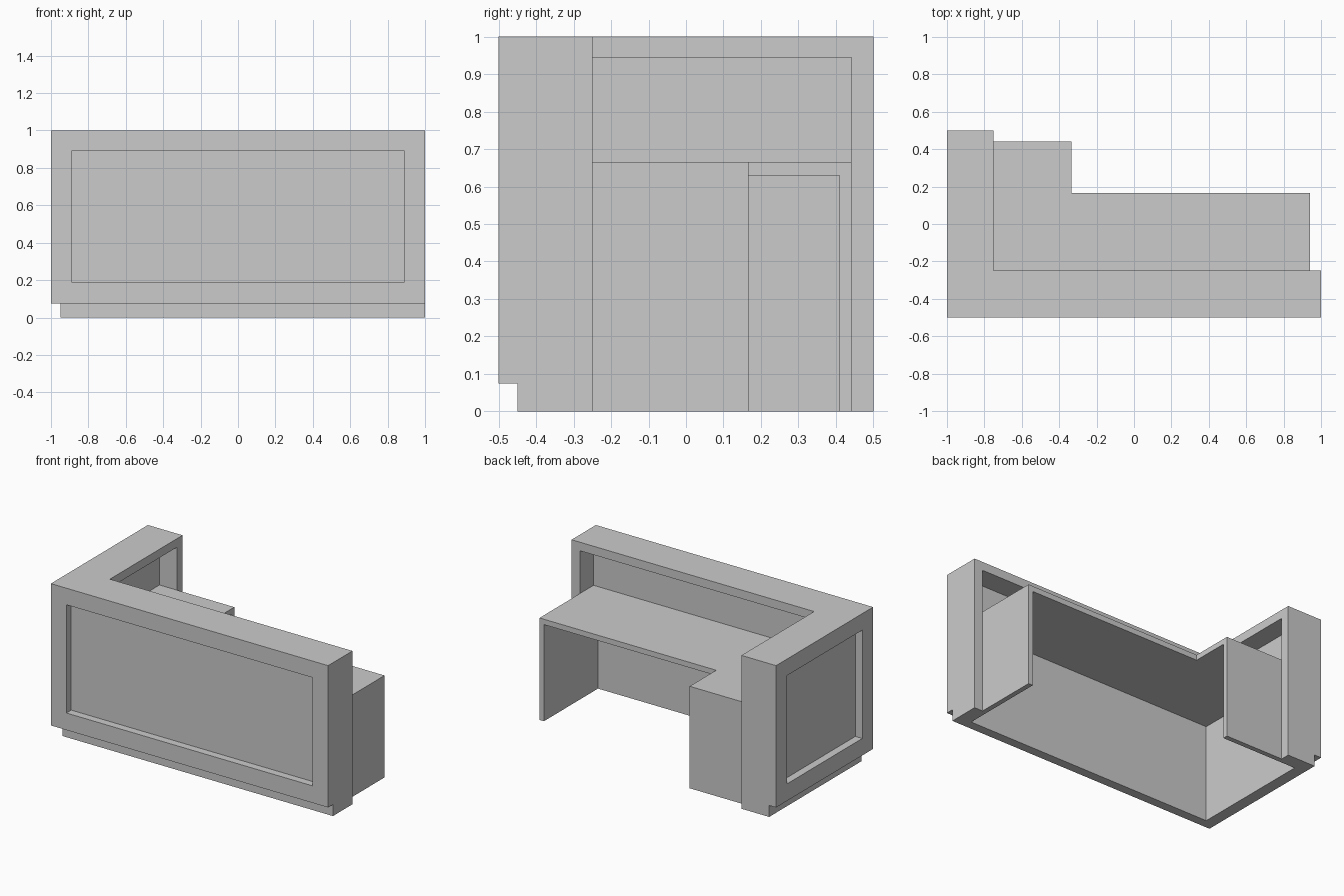
import bpy
import bmesh

if "Cube" in bpy.data.objects:
    bpy.data.objects.remove(bpy.data.objects["Cube"])


def prism(name, outline, z0, z1):
    """Extrude an anticlockwise XY outline from z0 up to z1."""
    bm = bmesh.new()
    low = [bm.verts.new((x, y, z0)) for x, y in outline]
    face = bm.faces.new(low)
    top = bmesh.ops.extrude_face_region(bm, geom=[face])["geom"]
    bmesh.ops.translate(bm, vec=(0, 0, z1 - z0),
                        verts=[g for g in top if isinstance(g, bmesh.types.BMVert)])
    bmesh.ops.recalc_face_normals(bm, faces=bm.faces)
    mesh = bpy.data.meshes.new(name)
    bm.to_mesh(mesh)
    bm.free()
    obj = bpy.data.objects.new(name, mesh)
    bpy.context.collection.objects.link(obj)
    return obj


def box(name, x0, x1, y0, y1, z0, z1):
    return prism(name, [(x0, y0), (x1, y0), (x1, y1), (x0, y1)], z0, z1)


def cut(target, cutter):
    """Subtract the cutter from the target, then discard the cutter."""
    cutter.hide_render = True
    mod = target.modifiers.new("cut", "BOOLEAN")
    mod.operation = "DIFFERENCE"
    mod.solver = "EXACT"
    mod.object = cutter
    bpy.context.view_layer.objects.active = target
    bpy.ops.object.modifier_apply(modifier=mod.name)
    bpy.data.objects.remove(cutter)


INNER_X, INNER_Y = -0.875, -0.39   # inside faces of the counter skin
END_X, END_Y = 0.94, 0.441         # inside faces of the counter ends
PANEL = 0.032                      # support panel thickness
TOP_Z, UNDER_Z = 0.665, 0.63       # worktop surfaces
FRONT_Y = 0.167                    # seat-side edge of the worktop

# L-shaped counter shell
counter = prism("counter_shell", [(-1, -0.5), (1, -0.5), (1, -0.249),
                                  (-0.75, -0.249), (-0.75, 0.5), (-1, 0.5)], 0, 1)

# Hollow interior, open towards the seat and the floor
cut(counter, box("interior_cutter", INNER_X, END_X, INNER_Y, END_Y, -0.1, 0.944))

# Toe kick along the front and left side
cut(counter, prism("toe_kick_cutter", [(-1.1, -0.6), (1.1, -0.6), (1.1, -0.45),
                                       (-0.95, -0.45), (-0.95, 0.6), (-1.1, 0.6)],
                   -0.1, 0.075))

# Recessed panels on the front and left side, level with the toe kick
cut(counter, box("front_recess_cutter", -0.888, 0.888, -0.6, -0.45, 0.186, 0.892))
cut(counter, box("side_recess_cutter", -1.1, -0.95, -0.388, 0.388, 0.186, 0.892))

# Lower worktop tucked into the counter
prism("worktop", [(INNER_X, INNER_Y), (END_X, INNER_Y), (END_X, FRONT_Y),
                  (-0.335, FRONT_Y), (-0.335, END_Y), (INNER_X, END_Y)], UNDER_Z, TOP_Z)

# Support panels at the two worktop ends
box("right_support_panel", END_X - PANEL, END_X, INNER_Y, FRONT_Y, 0, UNDER_Z)
box("back_support_panel", INNER_X, -0.335, END_Y - PANEL, END_Y, 0, UNDER_Z)
